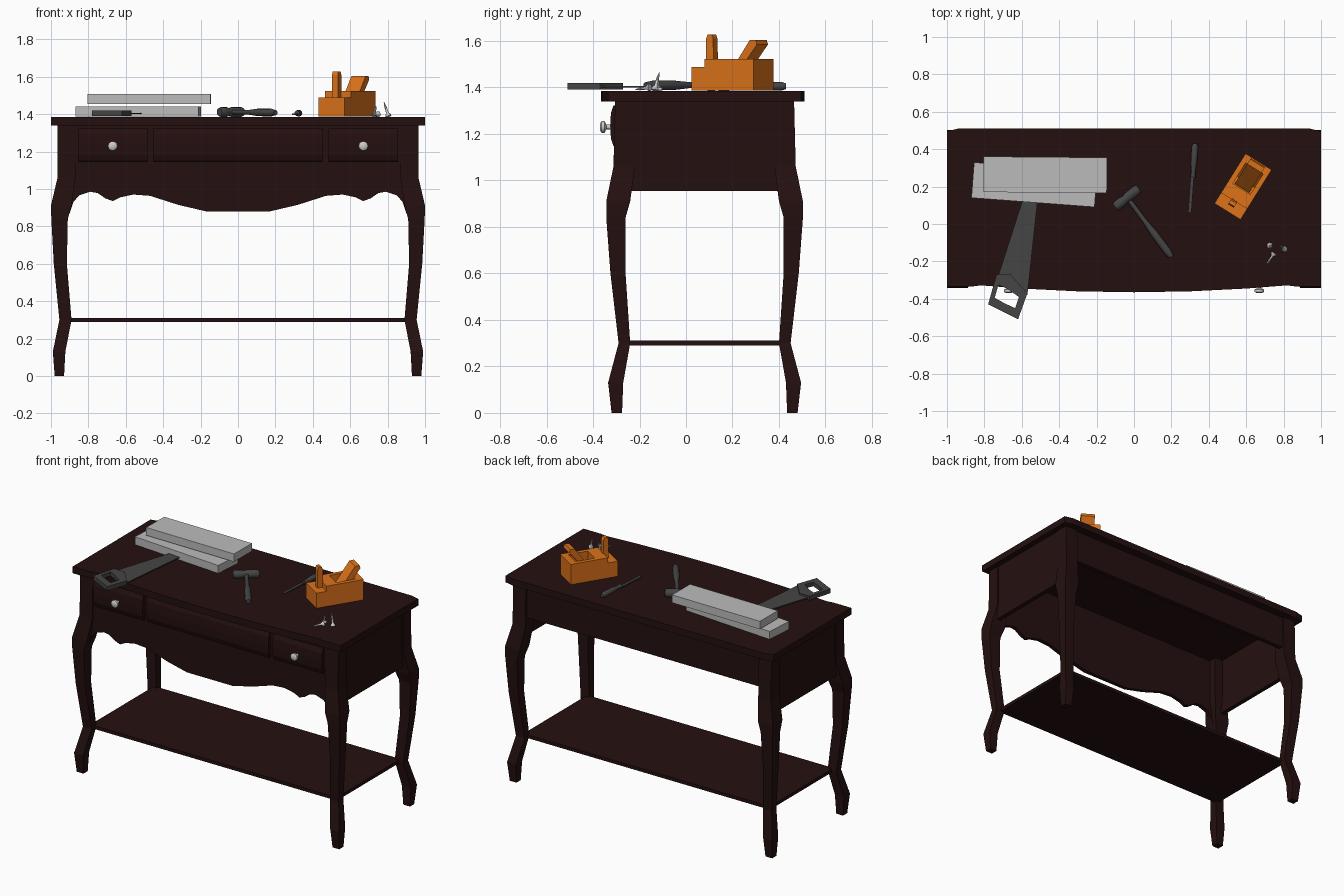
import bpy, bmesh, math
from mathutils import Matrix, Vector

default_cube = bpy.data.objects.get("Cube")
if default_cube:
    bpy.data.objects.remove(default_cube, do_unlink=True)


def material(name, red, green, blue):
    mat = bpy.data.materials.new(name)
    mat.use_nodes = True
    colour = (red, green, blue, 1)
    mat.diffuse_color = colour
    mat.node_tree.nodes["Principled BSDF"].inputs["Base Color"].default_value = colour
    return mat


dark_wood = material("dark wood", .018, .005, .005)
orange_wood = material("orange wood", .72, .17, .01)
pale_board = material("pale board", .5, .5, .5)
dark_steel = material("dark steel", .06, .06, .06)
bright_metal = material("bright metal", .6, .6, .6)

# Axis mappings for profiles drawn in the front and the side plane
FRONT = Matrix.Rotation(math.radians(90), 4, 'X')
SIDE = Matrix(((0, 0, 1, 0), (1, 0, 0, 0), (0, 1, 0, 0), (0, 0, 0, 1)))
SIGNS = (("left", 1), ("right", -1))


def finish(name, bm, mat, smooth=False):
    bmesh.ops.recalc_face_normals(bm, faces=bm.faces)
    mesh = bpy.data.meshes.new(name)
    bm.to_mesh(mesh)
    bm.free()
    mesh.materials.append(mat)
    obj = bpy.data.objects.new(name, mesh)
    bpy.context.collection.objects.link(obj)
    if smooth:
        bpy.ops.object.select_all(action='DESELECT')
        obj.select_set(True)
        bpy.context.view_layer.objects.active = obj
        bpy.ops.object.shade_smooth_by_angle(angle=math.radians(40))
    return obj


def loft(name, rings, mat, smooth=False, capped=True):
    """Join equal rings of points with quads."""
    bm = bmesh.new()
    loops = [[bm.verts.new(p) for p in ring] for ring in rings]
    for low, high in zip(loops, loops[1:]):
        for i in range(len(low)):
            j = (i + 1) % len(low)
            bm.faces.new((low[i], low[j], high[j], high[i]))
    if capped:
        bm.faces.new(loops[0])
        bm.faces.new(loops[-1])
    else:
        for i in range(len(loops[0])):
            j = (i + 1) % len(loops[0])
            bm.faces.new((loops[-1][i], loops[-1][j], loops[0][j], loops[0][i]))
    return finish(name, bm, mat, smooth)


def prism(name, outline, start, end, mat, matrix=Matrix(), hole=None):
    """Extrude a flat outline, with an optional hole of as many points."""
    def ring(points, height):
        return [matrix @ Vector((a, b, height)) for a, b in points]
    rings = [ring(outline, start), ring(outline, end)]
    if hole:
        rings += [ring(hole, end), ring(hole, start)]
    return loft(name, rings, mat, capped=not hole)


def box(name, size, centre, mat, turn=0):
    w, d, h = (s / 2 for s in size)
    place = Matrix.Translation(centre) @ Matrix.Rotation(math.radians(turn), 4, 'Z')
    return prism(name, [(-w, -d), (w, -d), (w, d), (-w, d)], -h, h, mat, place)


def turned(name, start, end, profile, mat, segments=12):
    """Lathe (position, radius) pairs along the line from start to end."""
    start, end = Vector(start), Vector(end)
    spin = (end - start).to_track_quat('Z', 'Y')
    rings = []
    for t, radius in profile:
        angles = [math.tau * i / segments for i in range(segments)]
        rings.append([start.lerp(end, t) + spin @ Vector((radius * math.cos(a), radius * math.sin(a), 0))
                      for a in angles])
    return loft(name, rings, mat, smooth=True)


def mirrored(half):
    """Complete an outline that runs on the +x side only."""
    return half + [(-x, y) for x, y in reversed(half) if x > 0]


# Table top with a bowed front and clipped back corners
top_half = [(0, -.365), (.3, -.36), (.6, -.345), (.82, -.328), (.87, -.335),
            (1, -.335), (1, .495), (.94, .51)]
prism("table_top", mirrored(top_half), 1.34, 1.385, dark_wood)

# Scalloped front apron
scallop = [(.17, .88), (.32, .915), (.47, .963), (.56, .97), (.63, .955), (.67, .935),
           (.71, .95), (.75, .978), (.79, .985), (.85, .965), (.88, .93), (.9, .87), (.9, 1.34)]
prism("front_apron", mirrored(scallop), .275, .302, dark_wood, FRONT)

# Plain back and side aprons
box("back_apron", (1.82, .03, .22), (0, .44, 1.23), dark_wood)
for side, s in SIGNS:
    box(side + "_apron", (.03, .72, .385), (s * .945, .075, 1.1475), dark_wood)

# Lower shelf
box("shelf", (1.84, .68, .022), (0, .08, .3), dark_wood)

# Cabriole legs: height, outer x, inner x, outer y, inner y (y from the table's middle)
leg_sections = [
    (1.34, .965, .87, .385, .3), (1.06, .965, .87, .392, .3), (.91, 1, .89, .423, .32),
    (.84, .998, .91, .423, .34), (.6, .985, .915, .405, .34), (.3, .955, .89, .37, .32),
    (.13, .99, .923, .415, .35), (0, .98, .93, .4, .355)]
for side, sx in SIGNS:
    for end, sy in (("back", 1), ("front", -1)):
        rings = []
        for z, xo, xi, yo, yi in leg_sections:
            corners = [(xo, yo), (xi, yo), (xi, yi), (xo, yi)]
            rings.append([(sx * x, .08 + sy * y, z) for x, y in corners])
        loft(end + "_" + side + "_leg", rings, dark_wood)

# Drawer fronts with rounded faces, and round knobs
drawer_profile = [(-.295, 1.145), (-.312, 1.148), (-.323, 1.18), (-.326, 1.235),
                  (-.323, 1.29), (-.312, 1.322), (-.295, 1.325)]
prism("middle_drawer", drawer_profile, -.455, .455, dark_wood, SIDE)
for side, s in SIGNS:
    prism(side + "_drawer", drawer_profile, s * .485, s * .855, dark_wood, SIDE)
    turned(side + "_knob", (s * .67, -.32, 1.23), (s * .67, -.37, 1.23),
           [(0, .016), (.15, .01), (.45, .01), (.6, .025), (.85, .025), (1, .014)], bright_metal)

# Two stacked boards
box("lower_board", (.66, .19, .053), (-.533, .21, 1.414), pale_board, -4.3)
box("upper_board", (.66, .19, .053), (-.475, .263, 1.481), pale_board, -.5)

# Hand saw overhanging the front edge
prism("saw_blade", [(-.73, -.29), (-.57, -.38), (-.515, .13), (-.595, .13)],
      1.4, 1.407, dark_steel)
grip = [(-.78, -.43), (-.735, -.27), (-.66, -.27), (-.57, -.37), (-.62, -.51), (-.7, -.47)]
grip_hole = [(-.745, -.395), (-.725, -.325), (-.68, -.345), (-.615, -.39), (-.635, -.45), (-.69, -.425)]
prism("saw_handle", grip, 1.39, 1.418, dark_steel, hole=grip_hole)

# Mallet-like hammer
turned("hammer_head", (-.1, .09, 1.411), (.025, .19, 1.411),
       [(0, .022), (.08, .027), (.3, .027), (.4, .022), (.55, .027), (.92, .027), (1, .022)], dark_steel)
turned("hammer_handle", (-.035, .14, 1.411), (.2, -.175, 1.408),
       [(0, .012), (.4, .013), (.6, .02), (.9, .021), (1, .014)], dark_steel)

# Chisel
turned("chisel_handle", (.327, .43, 1.405), (.315, .25, 1.405),
       [(0, .012), (.1, .018), (.6, .017), (.85, .011), (1, .014)], dark_steel)
box("chisel_blade", (.018, .2, .008), (.305, .16, 1.4), dark_steel, -4)

# Wooden hand plane: cheeks, core with an open mouth, horn and wedge
bench = Matrix.Translation((.583, .2, 0)) @ Matrix.Rotation(math.radians(58), 4, 'Z') @ FRONT
base, step, deck = 1.386, 1.488, 1.523
outer = [(-.157, base), (.157, base), (.157, deck), (-.09, deck), (-.09, step), (-.157, step)]
core = outer[:3] + [(.115, deck), (.03, 1.42), (-.015, 1.42), (-.015, deck)] + outer[3:]
prism("plane_core", core, -.055, .055, orange_wood, bench)
for side, s in SIGNS:
    prism("plane_" + side + "_cheek", outer, s * .055, s * .082, orange_wood, bench)
prism("plane_horn", [(-.122, step), (-.085, step), (-.087, 1.61), (-.095, 1.628), (-.115, 1.628), (-.122, 1.61)],
      -.018, .018, orange_wood, bench)
prism("plane_wedge", [(-.01, 1.43), (.025, 1.425), (.152, 1.585), (.145, 1.605), (.115, 1.603)],
      -.045, .045, orange_wood, bench)

# Loose screws: two standing on their heads and one lying down
screw_profile = [(0, .016), (.1, .016), (.25, .007), (.7, .006), (1, .001)]
screws = [((.725, -.115, 1.386), (.738, -.125, 1.445)),
          ((.805, -.135, 1.388), (.78, -.115, 1.465)),
          ((.75, -.155, 1.4), (.708, -.218, 1.391))]
for number, (head, tip) in enumerate(screws):
    turned("screw_" + "abc"[number], head, tip, screw_profile, bright_metal, 8)
